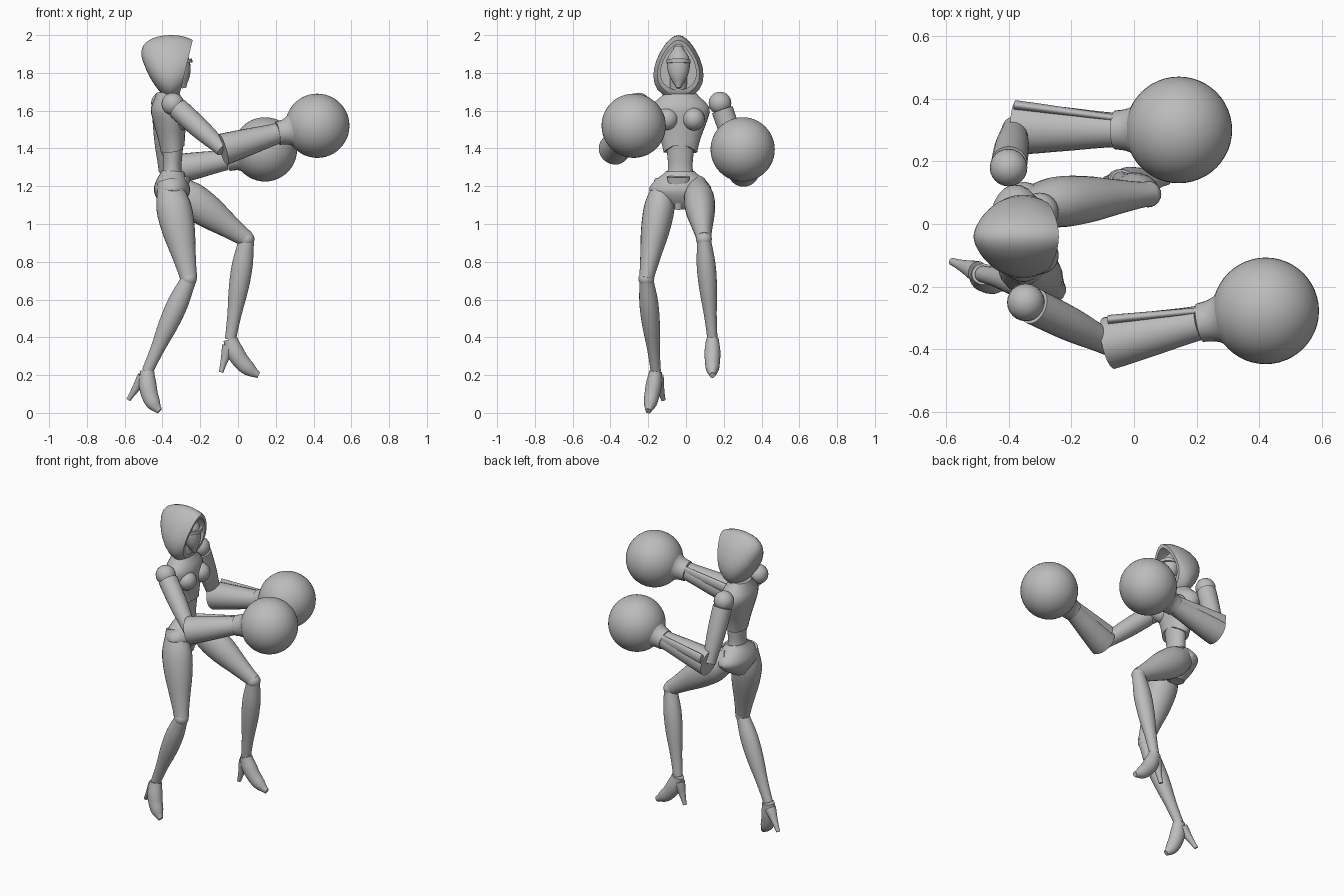
import bpy, bmesh, math
from mathutils import Vector

default_cube = bpy.data.objects.get("Cube")
if default_cube:
    bpy.data.objects.remove(default_cube, do_unlink=True)

grey = bpy.data.materials.new("plain_grey")
grey.use_nodes = True
tone = (0.5, 0.5, 0.5, 1)
grey.diffuse_color = tone
grey.node_tree.nodes["Principled BSDF"].inputs["Base Color"].default_value = tone
parts = []
SIDES = 24
STEPS = 12


def finish(name, bm):
    bmesh.ops.recalc_face_normals(bm, faces=bm.faces)
    mesh = bpy.data.meshes.new(name)
    bm.to_mesh(mesh)
    bm.free()
    mesh.materials.append(grey)
    part = bpy.data.objects.new(name, mesh)
    bpy.context.collection.objects.link(part)
    parts.append(part)
    return part


def loft(name, rings):
    """Skin a list of closed point rings and cap both ends."""
    bm = bmesh.new()
    rows = [[bm.verts.new(point) for point in ring] for ring in rings]
    count = len(rows[0])
    for lower, upper in zip(rows, rows[1:]):
        for i in range(count):
            j = (i + 1) % count
            bm.faces.new((lower[i], lower[j], upper[j], upper[i]))
    bm.faces.new(rows[0])
    bm.faces.new(rows[-1])
    return finish(name, bm)


def blend(values, t):
    """Smooth curve through evenly spaced values, for t from start to end."""
    last = len(values) - 1
    i = min(int(t * last), last - 1)
    f = t * last - i
    a, b, c, d = [values[max(0, min(last, i + k))] for k in (-1, 0, 1, 2)]
    return b + f / 2 * (c - a + f * (2*a - 5*b + 4*c - d + f * (3 * (b - c) + d - a)))


def limb(name, start, end, widths, flat=1, pad=0, bend=(0, 0, 0), side=(0, 1, 0)):
    """Oval tube from start to end; depth follows width by flat and pad."""
    start, end, bend = Vector(start), Vector(end), Vector(bend)
    rings = []
    for step in range(STEPS + 1):
        t = step / STEPS
        centre = start.lerp(end, t) + bend * 4 * t * (1 - t)
        along = (end - start + bend * 4 * (1 - 2 * t)).normalized()
        across = Vector(side)
        across = (across - along * across.dot(along)).normalized()
        through = along.cross(across)
        width = blend(widths, t)
        depth = pad + flat * width
        angles = [math.tau * k / SIDES for k in range(SIDES)]
        rings.append([centre + across * width * math.cos(a) + through * depth * math.sin(a)
                      for a in angles])
    return loft(name, rings)


def ball(name, centre, radius, segments=SIDES):
    bm = bmesh.new()
    bmesh.ops.create_uvsphere(bm, u_segments=segments, v_segments=segments // 2, radius=radius)
    bmesh.ops.translate(bm, vec=centre, verts=bm.verts)
    return finish(name, bm)


def hood_ring(degrees, shrink):
    """Arched outline, pointed at the crown and leaning forward at the rim."""
    turn = math.radians(degrees)
    reach = math.cos(turn)
    size = shrink * math.sin(turn) ** 0.8
    ring = []
    for k in range(SIDES):
        up = math.cos(math.tau * k / SIDES)
        out = math.sin(math.tau * k / SIDES)
        x = -0.355 - reach * (0.137 + 0.07 * size * up)
        ring.append((x, -0.04 + 0.128 * size * out * (1 - 0.3 * up), 1.83 + 0.17 * size * up))
    return ring


def build_arm(which, shoulder, elbow, wrist, glove):
    shoulder, elbow, wrist, glove = map(Vector, (shoulder, elbow, wrist, glove))
    ball(which + "_shoulder", shoulder, 0.06)
    limb(which + "_upper_arm", shoulder.lerp(elbow, 0.1), elbow, (0.058, 0.054, 0.04))
    limb(which + "_forearm", elbow, wrist, (0.084, 0.07, 0.055))
    # Raised guard along the upper edge of the forearm
    lift = Vector((0, 0.075, 0.05))
    limb(which + "_forearm_guard", elbow + lift, wrist + lift / 2, (0.015, 0.012), flat=2)
    # Flared cuff running into the round glove
    limb(which + "_cuff", wrist, wrist.lerp(glove, 0.5), (0.062, 0.073, 0.115))
    ball(which + "_glove", glove, 0.17, SIDES * 2)


def build_leg(which, hip, knee, ankle, toe, heel):
    hip, knee, ankle, toe, heel = map(Vector, (hip, knee, ankle, toe, heel))
    limb(which + "_thigh", hip, knee, (0.05, 0.08, 0.076, 0.056, 0.039), flat=1.15)
    ball(which + "_knee", knee, 0.042)
    limb(which + "_shin", knee, ankle, (0.037, 0.05, 0.047, 0.034, 0.027), flat=1.1)
    # High heeled shoe
    limb(which + "_shoe", ankle, toe, (0.034, 0.042, 0.04, 0.034, 0.015), flat=1.1,
         bend=(-0.02, 0, -0.02))
    limb(which + "_heel", ankle.lerp(heel, 0.2), heel, (0.034, 0.021, 0.012))


# Hood: from the nape out to the rim, then folded back inside
outer = [hood_ring(angle, 1) for angle in range(6, 131, 8)]
inner = [hood_ring(angle, 0.84) for angle in range(126, 90, -8)]
loft("hood", outer + inner)

# Face mask with a pointed chin, and the neck
limb("face_mask", (-0.285, -0.04, 1.72), (-0.325, -0.04, 1.94),
     (0.012, 0.045, 0.06, 0.055, 0.02), flat=0.9)
limb("visor", (-0.298, -0.04, 1.85), (-0.3, -0.04, 1.87), (0.063, 0.064), flat=0.9)
limb("neck", (-0.37, -0.04, 1.6), (-0.345, -0.04, 1.78), (0.055, 0.045, 0.045))

# Chest shell, slightly turned, with a notched hem in front
chest = limb("chest", (-0.345, -0.03, 1.38), (-0.375, -0.03, 1.7),
             (0.09, 0.11, 0.14, 0.155, 0.08), flat=0.47, pad=0.02, side=(-0.13, 1, 0))
for vert in chest.data.vertices:
    if vert.co.z < 1.4 and vert.co.x > -0.345:
        vert.co.z += 0.05 * max(0, 1 - abs(vert.co.y + 0.03) / 0.09)
for which, y in (("left", 0.04), ("right", -0.1)):
    ball(which + "_bust", (-0.3, y, 1.555), 0.06)

# Waist and hips
limb("abdomen", (-0.345, -0.03, 1.46), (-0.35, -0.03, 1.2), (0.08, 0.07, 0.066, 0.09), flat=0.75)
limb("pelvis", (-0.345, -0.03, 1.28), (-0.355, -0.03, 1.08),
     (0.075, 0.135, 0.165, 0.12, 0.04), flat=0.4, pad=0.03)
limb("hip_panel", (-0.27, -0.04, 1.25), (-0.315, -0.04, 1.08),
     (0.06, 0.05, 0.03, 0.02), flat=0, pad=0.02)

# Limbs
build_arm("right", shoulder=(-0.345, -0.25, 1.635), elbow=(-0.08, -0.38, 1.395),
          wrist=(0.21, -0.315, 1.48), glove=(0.42, -0.277, 1.52))
build_arm("left", shoulder=(-0.4, 0.18, 1.64), elbow=(-0.38, 0.305, 1.28),
          wrist=(-0.06, 0.3, 1.34), glove=(0.143, 0.3, 1.395))
build_leg("right", hip=(-0.37, -0.115, 1.23), knee=(-0.26, -0.21, 0.71),
          ankle=(-0.48, -0.16, 0.22), toe=(-0.415, -0.2, 0.01), heel=(-0.58, -0.12, 0.07))
build_leg("left", hip=(-0.36, 0.06, 1.21), knee=(0.045, 0.095, 0.92),
          ankle=(-0.04, 0.14, 0.39), toe=(0.11, 0.14, 0.2), heel=(-0.09, 0.14, 0.215))

# Smooth shading with crisp rims
bpy.ops.object.select_all(action='DESELECT')
for part in parts:
    part.select_set(True)
bpy.context.view_layer.objects.active = parts[0]
bpy.ops.object.shade_smooth_by_angle(angle=math.radians(35))
